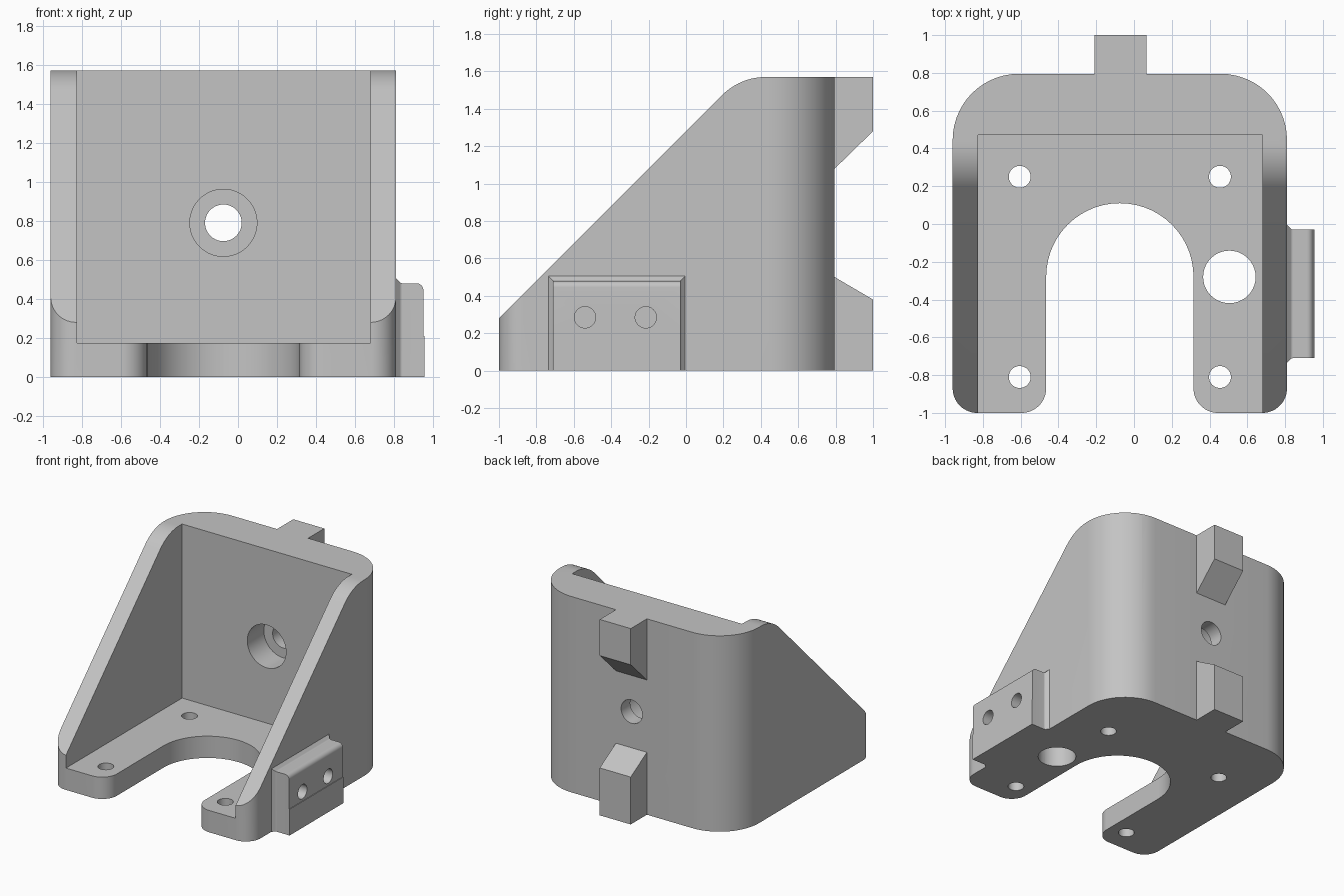
import bpy, bmesh, math
from mathutils import Vector

if "Cube" in bpy.data.objects:
    bpy.data.objects.remove(bpy.data.objects["Cube"], do_unlink=True)

grey = bpy.data.materials.new("light_grey")
grey.use_nodes = True
grey.diffuse_color = (0.55, 0.55, 0.55, 1)
grey.node_tree.nodes["Principled BSDF"].inputs["Base Color"].default_value = (0.55, 0.55, 0.55, 1)

CX = -0.075          # symmetry line of the bracket
TOP = 1.57


def rounded(corners, steps=14):
    """Corners are (u, v) or (u, v, radius); returns the filleted outline."""
    out = []
    for i, c in enumerate(corners):
        p = Vector(c[:2])
        r = c[2] if len(c) > 2 else 0
        if not r:
            out.append(p)
            continue
        a = (Vector(corners[i - 1][:2]) - p).normalized()
        b = (Vector(corners[(i + 1) % len(corners)][:2]) - p).normalized()
        half = a.angle(b) / 2
        centre = p + (a + b).normalized() * r / math.sin(half)
        start = p + a * r / math.tan(half) - centre
        end = p + b * r / math.tan(half) - centre
        sweep = math.pi - 2 * half
        if start.x * end.y - start.y * end.x < 0:
            sweep = -sweep
        for k in range(steps + 1):
            t = sweep * k / steps
            out.append(centre + Vector((start.x * math.cos(t) - start.y * math.sin(t),
                                        start.x * math.sin(t) + start.y * math.cos(t))))
    return out


def extrude(name, outline, axis, lo, hi):
    """Prism along an axis; the outline lies in the other two axes, in order."""
    place = {"x": lambda u, v, w: (w, u, v),
             "y": lambda u, v, w: (u, w, v),
             "z": lambda u, v, w: (u, v, w)}[axis]
    bm = bmesh.new()
    ends = [[bm.verts.new(place(p[0], p[1], w)) for p in outline] for w in (lo, hi)]
    bm.faces.new(ends[0])
    bm.faces.new(ends[1])
    n = len(outline)
    for i in range(n):
        j = (i + 1) % n
        bm.faces.new((ends[0][i], ends[0][j], ends[1][j], ends[1][i]))
    bmesh.ops.recalc_face_normals(bm, faces=bm.faces)
    mesh = bpy.data.meshes.new(name)
    bm.to_mesh(mesh)
    bm.free()
    mesh.materials.append(grey)
    ob = bpy.data.objects.new(name, mesh)
    bpy.context.collection.objects.link(ob)
    return ob


def combine(target, tool, operation):
    mod = target.modifiers.new(operation, "BOOLEAN")
    mod.operation, mod.object, mod.solver = operation, tool, "EXACT"
    bpy.context.view_layer.objects.active = target
    bpy.ops.object.modifier_apply(modifier=mod.name)
    bpy.data.objects.remove(tool, do_unlink=True)


def drill(target, axis, u, v, r, lo, hi, sides=40):
    ring = [(u + r * math.cos(k * math.tau / sides), v + r * math.sin(k * math.tau / sides))
            for k in range(sides)]
    combine(target, extrude("hole", ring, axis, lo, hi), "DIFFERENCE")


# Body: U-shaped plan cut by the sloping side profile
L, R, SL, SR = CX - 0.885, CX + 0.885, CX - 0.39, CX + 0.39
plan = [(L, -1, 0.13), (SL, -1, 0.13), (SL, 0.11, 0.389), (SR, 0.11, 0.389),
        (SR, -1, 0.13), (R, -1, 0.13), (R, 0.795, 0.35), (L, 0.795, 0.35)]
full_plan = [plan[0], plan[5], plan[6], plan[7]]
bracket = extrude("motor_bracket", rounded(full_plan), "z", 0, TOP)
side = [(-1.1, -0.1), (-1.1, 0.18), (0.29, TOP, 0.33), (0.9, TOP), (0.9, -0.1)]
combine(bracket, extrude("side_profile", rounded(side), "x", -1.2, 1.2), "INTERSECT")

# Inner pocket between the side walls
pocket = [(-0.825, -1.2), (0.68, -1.2), (0.68, 0.47), (-0.825, 0.47)]
combine(bracket, extrude("pocket", pocket, "z", 0.175, 2), "DIFFERENCE")

# Slot in the floor, its mouth flaring to round the front feet
r = 0.13
mouth = [(SL - r - 0.1, -1.2), (SL - r - 0.1, -1), (SL, -1, r), (SL, 0.11, 0.389),
         (SR, 0.11, 0.389), (SR, -1, r), (SR + r + 0.1, -1), (SR + r + 0.1, -1.2)]
combine(bracket, extrude("floor_slot", rounded(mouth), "z", -0.2, 0.4), "DIFFERENCE")

# Wedge tabs on the back
tabs = {"upper_tab": [(0.6, TOP), (1, TOP), (1, 1.28), (0.795, 1.08), (0.6, 1.08)],
        "lower_tab": [(0.6, 0), (1, 0), (1, 0.38), (0.795, 0.5), (0.6, 0.5)]}
for name, outline in tabs.items():
    combine(bracket, extrude(name, outline, "x", -0.21, 0.065), "UNION")

# Side block with flared root and rounded top edge
f = 0.025
block_plan = [(0.75, -0.71 - f), (R, -0.71 - f), (R + f, -0.71, 0.02), (0.95, -0.71),
              (0.95, -0.03), (R + f, -0.03, 0.02), (R, -0.03 + f), (0.75, -0.03 + f)]
block_side = [(0.75, 0), (0.955, 0), (0.955, 0.21), (0.95, 0.21), (0.95, 0.48, 0.035),
              (R + f, 0.48, 0.02), (R, 0.48 + f), (0.75, 0.48 + f)]
block_plan = [(0.955 if x == 0.95 else x, *rest) for x, *rest in block_plan]
block = extrude("side_block", rounded(block_plan, 5), "z", -0.1, 0.7)
combine(block, extrude("block_profile", rounded(block_side, 8), "y", -1, 0.3), "INTERSECT")
combine(bracket, block, "UNION")

# Mounting holes, cable hole, side screw holes and the counterbored back hole
for x in (CX - 0.53, CX + 0.53):
    for y in (-0.81, 0.25):
        drill(bracket, "z", x, y, 0.058, -0.1, 0.3)
drill(bracket, "z", 0.505, -0.28, 0.139, -0.1, 0.3)
for y in (-0.54, -0.215):
    drill(bracket, "x", y, 0.285, 0.057, 0.75, 1.1)
drill(bracket, "y", CX, 0.79, 0.172, 0.3, 0.68, 56)
drill(bracket, "y", CX, 0.79, 0.094, 0.5, 0.9)

# Smooth curved walls, crisp edges
bpy.ops.object.select_all(action="DESELECT")
bracket.select_set(True)
bpy.context.view_layer.objects.active = bracket
bpy.ops.object.shade_smooth_by_angle(angle=math.radians(25))
